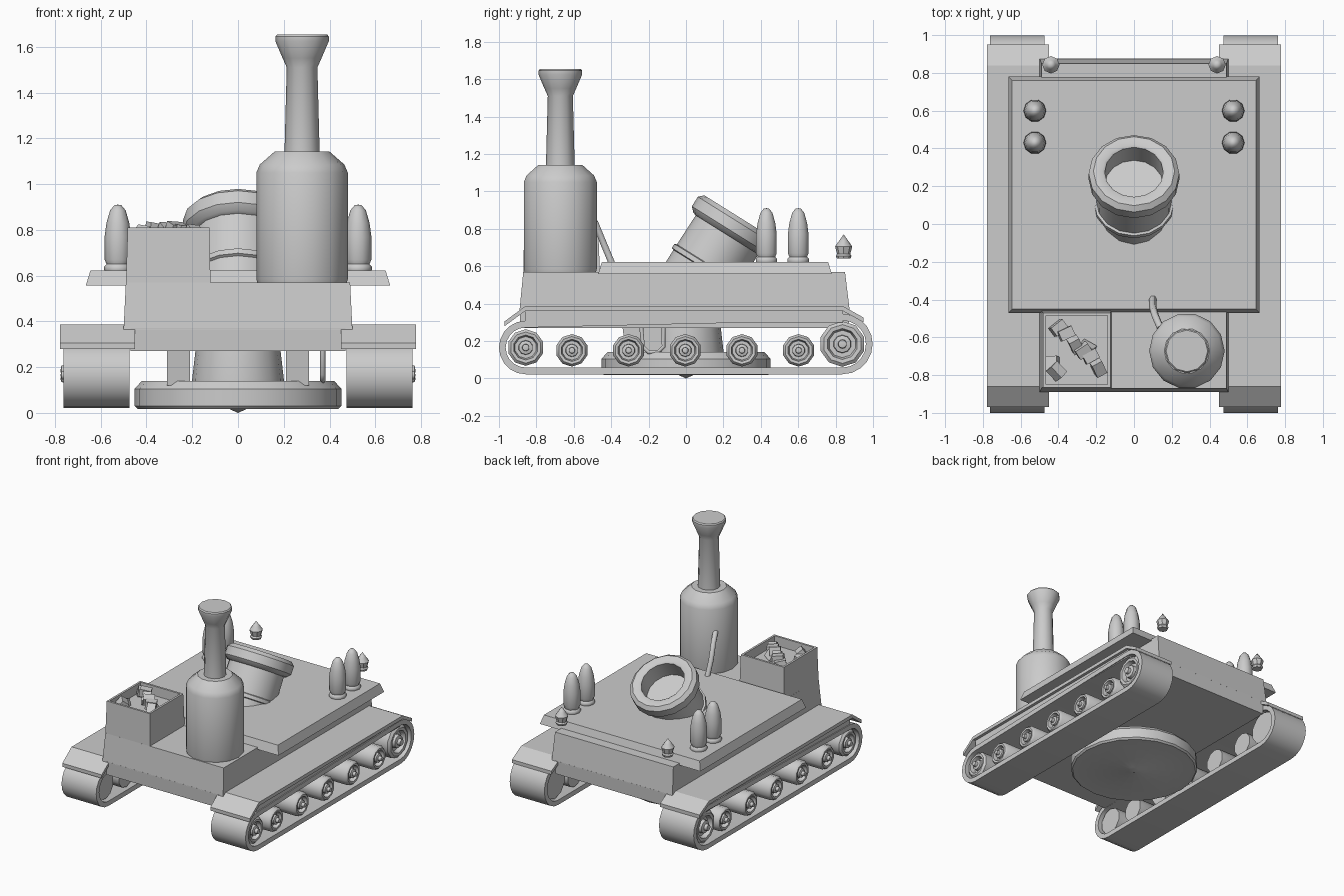
import bpy, bmesh, math, random
from mathutils import Matrix, Vector

if "Cube" in bpy.data.objects:
    bpy.data.objects.remove(bpy.data.objects["Cube"])

random.seed(4)
mat = bpy.data.materials.new("plain_grey")
mat.diffuse_color = (0.6, 0.6, 0.6, 1)
mat.use_nodes = True
mat.node_tree.nodes["Principled BSDF"].inputs["Base Color"].default_value = mat.diffuse_color


def finish(bm, name, smooth=None):
    bmesh.ops.recalc_face_normals(bm, faces=bm.faces)
    me = bpy.data.meshes.new(name)
    bm.to_mesh(me)
    bm.free()
    ob = bpy.data.objects.new(name, me)
    bpy.context.collection.objects.link(ob)
    me.materials.append(mat)
    if smooth:
        bpy.ops.object.select_all(action='DESELECT')
        ob.select_set(True)
        bpy.context.view_layer.objects.active = ob
        bpy.ops.object.shade_smooth_by_angle(angle=math.radians(smooth))
    return ob


def lathe(name, prof, n, m, smooth=40):
    """Revolve (radius, height) points round local z, then place by matrix m."""
    bm = bmesh.new()
    rings = []
    for r, z in prof:
        if r == 0:
            rings.append([bm.verts.new((0, 0, z))] * n)
        else:
            rings.append([bm.verts.new((r * math.cos(2 * math.pi * i / n),
                                        r * math.sin(2 * math.pi * i / n), z)) for i in range(n)])
    for a, b in zip(rings, rings[1:]):
        for i in range(n):
            j = (i + 1) % n
            vs = list(dict.fromkeys([a[i], a[j], b[j], b[i]]))
            if len(vs) > 2:
                bm.faces.new(vs)
    bm.transform(m)
    return finish(bm, name, smooth)


def block(name, bottom, top, z0, z1, wall=0, depth=0):
    """Tapered box from (x0, x1, y0, y1) rectangles, with an optional recess in its top."""
    bm = bmesh.new()
    lo, hi = [[bm.verts.new((q[i], q[j], z)) for i, j in ((0, 2), (1, 2), (1, 3), (0, 3))]
              for q, z in ((bottom, z0), (top, z1))]
    bm.faces.new(lo[::-1])
    lid = bm.faces.new(hi)
    for i in range(4):
        j = (i + 1) % 4
        bm.faces.new((lo[i], lo[j], hi[j], hi[i]))
    if wall:
        bm.normal_update()
        bmesh.ops.inset_region(bm, faces=[lid], thickness=wall)
        ext = bmesh.ops.extrude_face_region(bm, geom=[lid])["geom"]
        bmesh.ops.translate(bm, vec=(0, 0, -depth), verts=[g for g in ext if isinstance(g, bmesh.types.BMVert)])
        if lid.is_valid:
            bm.faces.remove(lid)
    return finish(bm, name)


def band(name, outer, inner, x0, x1, closed, smooth=None):
    """Strip between two (y, z) paths, extruded along x."""
    bm = bmesh.new()
    rows = [[bm.verts.new((x, y, z)) for y, z in p] for p, x in
            ((outer, x0), (outer, x1), (inner, x1), (inner, x0))]
    n = len(outer)
    for k in range(4):
        a, b = rows[k], rows[(k + 1) % 4]
        for i in range(n if closed else n - 1):
            j = (i + 1) % n
            bm.faces.new((a[i], a[j], b[j], b[i]))
    if not closed:
        for i in (0, n - 1):
            bm.faces.new([r[i] for r in rows])
    return finish(bm, name, smooth)


def pipe(name, pts, r):
    cu = bpy.data.curves.new(name, 'CURVE')
    cu.dimensions = '3D'
    cu.bevel_depth = r
    cu.bevel_resolution = 1
    cu.use_fill_caps = True
    sp = cu.splines.new('POLY')
    sp.points.add(len(pts) - 1)
    for p, c in zip(sp.points, pts):
        p.co = (*c, 1)
    cu.materials.append(mat)
    ob = bpy.data.objects.new(name, cu)
    bpy.context.collection.objects.link(ob)


T = lambda x, y, z: Matrix.Translation((x, y, z))

# Hull and deck
block("lower_hull", (-.47, .47, -.885, .87), (-.47, .47, -.89, .875), .27, .37)
block("upper_hull", (-.5, .5, -.89, .875), (-.49, .49, -.87, .85), .365, .57)
block("deck_plate", (-.665, .665, -.47, .78), (-.645, .645, -.45, .76), .557, .622)

# Coal bunker with lumps
block("coal_bunker", (-.49, -.12, -.87, -.46), (-.482, -.125, -.865, -.47), .56, .81, .022, .07)
bm = bmesh.new()
for x, y, z in ((-.40, -.55, .78), (-.36, -.58, .80), (-.31, -.64, .79), (-.27, -.67, .80),
                (-.23, -.70, .79), (-.19, -.76, .78), (-.41, -.78, .78), (-.43, -.74, .76), (-.25, -.66, .76)):
    rot = Matrix.Rotation(random.uniform(0, 3), 4, Vector((random.random(), random.random(), 1)))
    bmesh.ops.create_cube(bm, size=.065, matrix=T(x, y, z) @ rot @ Matrix.Diagonal((1.2, .85, .9, 1)))
finish(bm, "coal_lumps")

# Boiler with flared chimney, and its steam pipe
lathe("boiler", [(0, .56), (.193, .56), (.2, .585), (.2, 1.05), (.185, 1.085), (.12, 1.142), (0, 1.142)],
      14, T(.28, -.672, 0))
lathe("chimney", [(0, 1.13), (.077, 1.13), (.067, 1.51), (.085, 1.55), (.117, 1.625), (.117, 1.645), (.11, 1.653), (0, 1.653)],
      12, T(.28, -.672, 0))
pipe("steam_pipe", [(.1, -.39, .6), (.1, -.44, .72), (.112, -.485, .83), (.14, -.55, .88)], .02)

# Tilted mortar
lathe("mortar_barrel", [(0, -.14), (.155, -.14), (.155, -.01), (.168, 0), (.215, 0), (.24, -.025), (.24, -.085),
                        (.215, -.11), (.197, -.115), (.2, -.3), (.213, -.305), (.213, -.33), (.2, -.335),
                        (.2, -.45), (0, -.45)],
      16, T(0, .28, .865) @ Matrix.Rotation(math.radians(-32), 4, 'X'))

# Turntable under the hull
lathe("turntable_column", [(0, .12), (.2, .12), (.2, .15), (.185, .28), (0, .28)], 16, T(0, 0, 0))
lathe("turntable_disc", [(0, 0), (.04, .018), (.44, .018), (.452, .03), (.452, .105), (.42, .14), (0, .14)], 20, T(0, 0, 0), 30)

# Tracks, wheels, fenders and paired fittings
(yl, zl, rl), (yr, zr, rr) = (-.857, .165, .143), (.836, .184, .162)


def loop(t):
    pts = [(yl + (rl - t) * math.cos(a), zl + (rl - t) * math.sin(a))
           for a in (math.radians(90 + 18 * i) for i in range(11))]
    return pts + [(yr + (rr - t) * math.cos(a), zr + (rr - t) * math.sin(a))
                  for a in (math.radians(-90 + 18 * i) for i in range(11))]


wheels = [(-.857, .165, .098), (.836, .184, .122)] + [(-.61 + .303 * i, .15, .087) for i in range(5)]
for s, side in ((1, "right"), (-1, "left")):
    band("track_" + side, loop(0), loop(.036), s * .475, s * .762, True, 35)
    top = [(-.97, .305), (-.86, .386), (.84, .386), (.95, .325)]
    band("fender_" + side, top, [(y, z - .026) for y, z in top], s * .45, s * .777, False)
    band("track_guard_" + side, [(-.86, .37), (.84, .37)], [(-.86, .3), (.84, .3)], s * .48, s * .755, False)
    face_out = Matrix.Rotation(math.radians(90 * s), 4, 'Y')
    for i, (y, z, r) in enumerate(wheels):
        lathe(f"wheel_{side}_{i}", [(0, .5), (r, .5), (r, .735), (r * .85, .75), (r * .68, .748), (r * .6, .715),
                                    (r * .4, .715), (r * .38, .745), (r * .2, .75), (r * .18, .772), (0, .776)],
              10, T(0, y, z) @ face_out)
    # Shells standing on the deck
    for y in (.43, .6):
        lathe(f"shell_{side}", [(0, .615), (.056, .615), (.06, .625), (.06, .64), (.05, .65), (.058, .67), (.058, .77),
                                (.05, .83), (.034, .885), (.015, .908), (0, .91)], 10, T(s * .525, y, 0), 50)
    # Rear lamps
    lathe(f"rear_lamp_{side}", [(0, .64), (.036, .64), (.042, .655), (.035, .665), (.046, .705), (.025, .735), (0, .77)],
          8, T(s * .44, .843, 0))
    # Suspension brackets beside the turntable column
    block(f"bracket_{side}", (s * .21, s * .31, -.32, -.13), (s * .21, s * .31, -.34, -.12), .12, .28)
pipe("brake_hose", [(.37, -.12, .28), (.37, -.12, .17), (.37, -.15, .14), (.37, -.2, .14), (.37, -.23, .17), (.37, -.24, .28)], .012)
